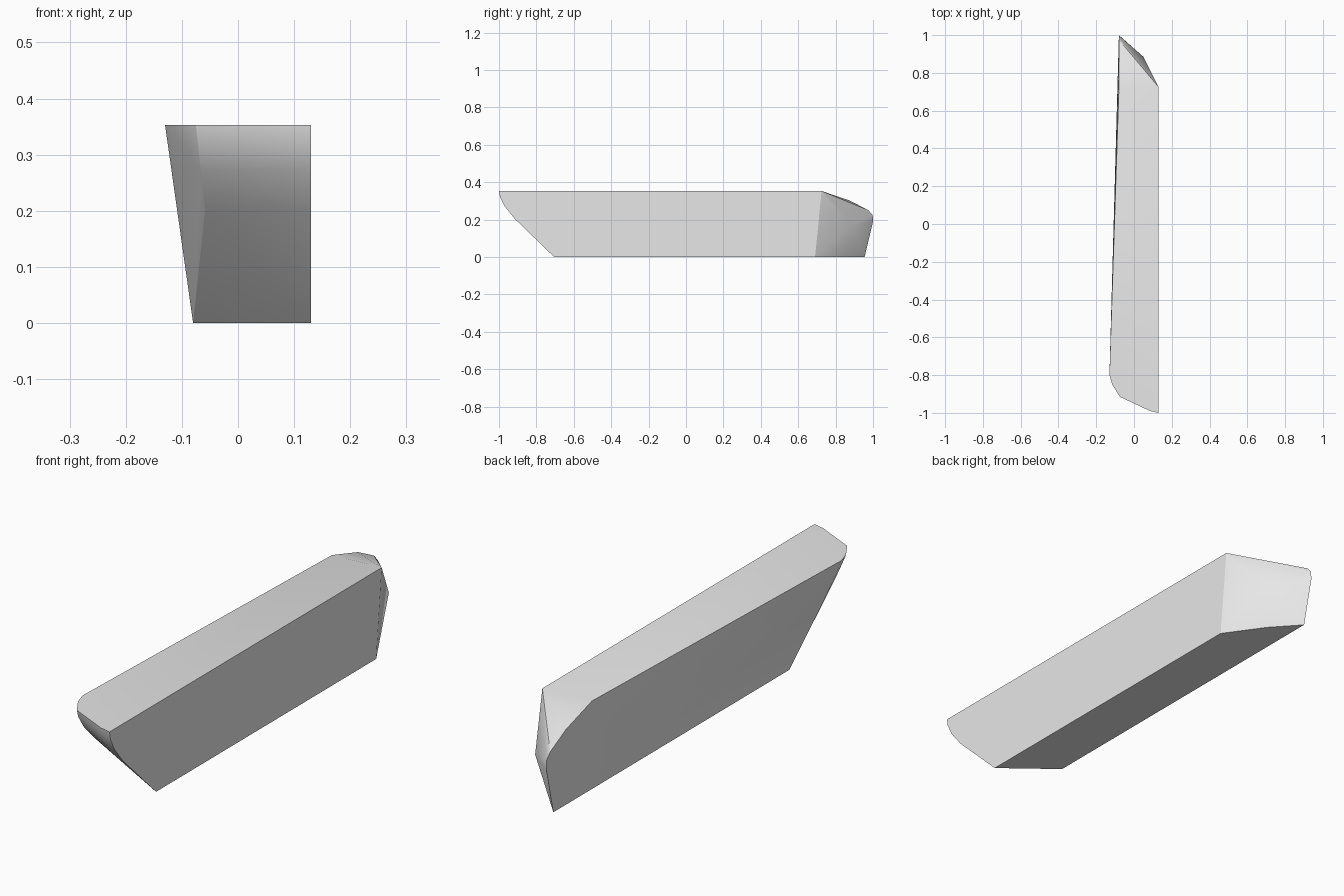
import bpy
import bmesh
from mathutils import Vector

cube = bpy.data.objects.get("Cube")
if cube:
    bpy.data.objects.remove(cube, do_unlink=True)

HEIGHT = 0.353
RIGHT, LEFT = 0.13, -0.08

# Single flat colour
grey = bpy.data.materials.new("light_grey")
grey.use_nodes = True
colour = (0.8, 0.8, 0.8, 1)
grey.diffuse_color = colour
grey.node_tree.nodes["Principled BSDF"].inputs["Base Color"].default_value = colour

points = []

# Rounded raked front: the top outline sweeps down to a slanted bottom edge
front_top = [(0.13, -1.0), (0.085, -0.99), (-0.075, -0.915), (-0.115, -0.85), (-0.13, -0.8)]
rake = [(0, 0), (0.03, 0.017), (0.08, 0.1), (0.15, 0.29), (0.22, 0.56), (HEIGHT, 1)]
for x, y in front_top:
    across = (RIGHT - x) / 0.26
    top = Vector((x, y, HEIGHT))
    bottom = Vector((RIGHT + (LEFT - RIGHT) * across, -0.705 + 0.165 * across, 0))
    bulge = 1 if across < 0.9 else 0.35
    for drop, inward in rake:
        down = drop / HEIGHT
        point = top.lerp(bottom, down)
        blend = down + (inward - down) * bulge
        point.y = top.y + (bottom.y - top.y) * blend
        points.append(point)

# Back end: left edge profile, right edge and the bulge between them
back_left = [(0.71, HEIGHT), (0.875, 0.302), (0.975, 0.25), (0.998, 0.225), (1.0, 0.19), (0.955, 0)]
points += [Vector((LEFT, y, z)) for y, z in back_left]
points += [Vector((RIGHT, 0.725, HEIGHT)), Vector((RIGHT, 0.69, 0))]
points += [Vector((0.05, 0.885, 0.17)), Vector((0.02, 0.845, 0))]

# Wrap the sections in one closed skin
bm = bmesh.new()
for point in points:
    bm.verts.new(point)
hull = bmesh.ops.convex_hull(bm, input=bm.verts)
loose = [v for v in bm.verts if not v.link_faces]
bmesh.ops.delete(bm, geom=loose, context="VERTS")
bmesh.ops.dissolve_limit(bm, angle_limit=0.005, verts=bm.verts, edges=bm.edges)
bmesh.ops.recalc_face_normals(bm, faces=bm.faces)
mesh = bpy.data.meshes.new("tapered_block")
bm.to_mesh(mesh)
bm.free()
mesh.materials.append(grey)

block = bpy.data.objects.new("tapered_block", mesh)
bpy.context.collection.objects.link(block)
bpy.ops.object.select_all(action="DESELECT")
block.select_set(True)
bpy.context.view_layer.objects.active = block
bpy.ops.object.shade_smooth_by_angle(angle=0.4)
